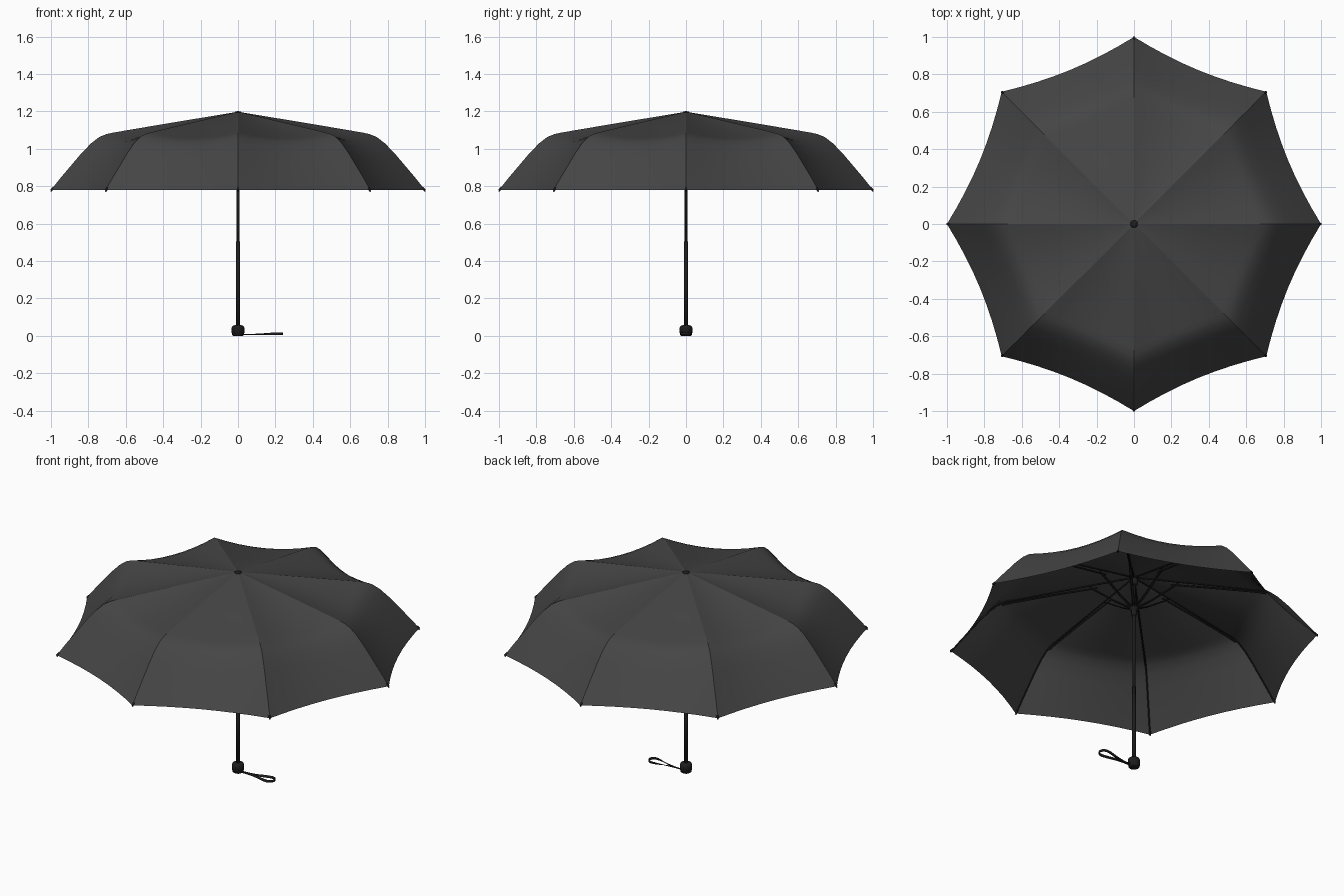
import bpy, bmesh, math
from mathutils import Vector

cube = bpy.data.objects.get("Cube")
if cube:
    bpy.data.objects.remove(cube)

RIBS, STEPS = 8, 8
# Canopy profile along a rib: radius, height
PROFILE = [(0.012, 1.196), (0.2, 1.165), (0.4, 1.132), (0.6, 1.098), (0.67, 1.086),
           (0.705, 1.078), (0.74, 1.064), (0.785, 1.03), (0.84, 0.973),
           (0.9, 0.902), (0.95, 0.843), (1.0, 0.78)]


def material(name, value):
    m = bpy.data.materials.new(name)
    m.use_nodes = True
    m.diffuse_color = (*value, 1)
    m.node_tree.nodes["Principled BSDF"].inputs["Base Color"].default_value = (*value, 1)
    return m


FABRIC = material("charcoal fabric", (0.06, 0.06, 0.06))
BLACK = material("black metal and plastic", (0.012, 0.012, 0.013))


def mesh_object(name, bm, mat):
    me = bpy.data.meshes.new(name)
    bm.to_mesh(me)
    bm.free()
    me.materials.append(mat)
    ob = bpy.data.objects.new(name, me)
    bpy.context.collection.objects.link(ob)
    return ob


def lathe(name, profile, sides=24, angle=35):
    """Closed solid of revolution around the shaft axis."""
    bm = bmesh.new()
    rings = [[bm.verts.new((r * math.cos(math.tau * i / sides),
                            r * math.sin(math.tau * i / sides), z))
              for i in range(sides)] for r, z in profile]
    for a, b in zip(rings, rings[1:]):
        for i in range(sides):
            j = (i + 1) % sides
            bm.faces.new((a[i], a[j], b[j], b[i]))
    bm.faces.new(rings[0][::-1])
    bm.faces.new(rings[-1])
    for f in bm.faces:
        f.smooth = True
    for e in bm.edges:
        e.smooth = e.calc_face_angle(0) < math.radians(angle)
    return mesh_object(name, bm, BLACK)


def rods(name, paths, radius):
    """Thin round bars, one per path, repeated around the shaft."""
    cu = bpy.data.curves.new(name, "CURVE")
    cu.dimensions = "3D"
    cu.bevel_depth, cu.bevel_resolution, cu.use_fill_caps = radius, 1, True
    for k in range(RIBS):
        a = math.tau * k / RIBS
        c, s = math.cos(a), math.sin(a)
        for path in paths:
            sp = cu.splines.new("POLY")
            sp.points.add(len(path) - 1)
            for p, (r, t, z) in zip(sp.points, path):
                p.co = (r * c - t * s, r * s + t * c, z, 1)
    cu.materials.append(BLACK)
    ob = bpy.data.objects.new(name, cu)
    bpy.context.collection.objects.link(ob)


# Canopy: eight taut panels, sagging between the ribs, creased along them
bm = bmesh.new()
count = RIBS * STEPS
rows = []
for r, z in PROFILE:
    row = []
    for i in range(count):
        k, u = divmod(i, STEPS)
        u /= STEPS
        a, b = math.tau * k / RIBS, math.tau * (k + 1) / RIBS
        p = Vector((math.cos(a), math.sin(a))).lerp(Vector((math.cos(b), math.sin(b))), u)
        sag = 4 * u * (1 - u)
        p *= r * (1 - 0.035 * r * sag)
        drop = 0.028 * sag * math.sin(math.pi * min(1, r ** 1.8))
        row.append(bm.verts.new((p.x, p.y, z - drop)))
    rows.append(row)
for a, b in zip(rows, rows[1:]):
    for i in range(count):
        j = (i + 1) % count
        f = bm.faces.new((a[i], b[i], b[j], a[j]))
        f.smooth = True
for a, b in zip(rows, rows[1:]):
    for i in range(0, count, STEPS):
        bm.edges.get((a[i], b[i])).smooth = False
mesh_object("canopy", bm, FABRIC)

# Frame: ribs under the seams, inner stretchers, struts up from the runner
rib = [(r, 0, z - 0.008) for r, z in PROFILE]
rods("ribs", [rib], 0.004)
rods("rib_tips", [[(0.985, 0, 0.793), (1.0, 0, 0.778)]], 0.006)
rods("stretchers", [[(0.2, 0, 1.135), (0.45, 0, 1.1), (0.67, 0, 1.066), (0.72, 0, 1.055)]], 0.005)
rods("struts", [[(0.018, t, 1.0), (0.1, t, 1.045), (0.24, t, 1.14)] for t in (-0.005, 0.005)], 0.0035)

# Shaft, runner, hub and top cap
lathe("lower_shaft", [(0.0105, 0.04), (0.0105, 0.505)])
upper = lathe("upper_shaft", [(0.009, 0.5), (0.009, 1.18)])
upper.scale.y = 0.75
lathe("runner", [(0.013, 0.95), (0.015, 0.96), (0.015, 0.985), (0.024, 0.99),
                 (0.024, 1.01), (0.014, 1.015), (0.014, 1.03)])
lathe("hub", [(0.014, 1.14), (0.022, 1.15), (0.022, 1.175), (0.014, 1.185)])
lathe("top_cap", [(0.02, 1.188), (0.02, 1.196), (0.014, 1.2), (0.004, 1.201)])

# Handle
lathe("handle", [(0.026, 0), (0.031, 0.004), (0.031, 0.014), (0.034, 0.017), (0.034, 0.043),
                 (0.03, 0.052), (0.022, 0.056), (0.012, 0.058)], 16, 25)

# Wrist strap: a ribbon loop that turns upright towards its far end
bm = bmesh.new()
pairs = []
N = 40
for i in range(N + 1):
    t = math.pi * i / N
    reach = math.sin(t)
    x = 0.028 + 0.212 * reach ** 0.8
    y = -0.036 * math.sin(2 * t) * reach
    z = 0.007 + 0.005 * reach
    turn = math.pi / 2 * min(1, max(0.15, 1.4 * reach - 0.3))
    w = Vector((0, math.cos(turn), math.sin(turn))) * 0.007
    p = Vector((x, y, z))
    pairs.append((bm.verts.new(p - w), bm.verts.new(p + w)))
for (a, b), (c, d) in zip(pairs, pairs[1:]):
    bm.faces.new((a, c, d, b)).smooth = True
strap = mesh_object("wrist_strap", bm, BLACK)
mod = strap.modifiers.new("thickness", "SOLIDIFY")
mod.thickness = 0.003
mod.offset = 0
